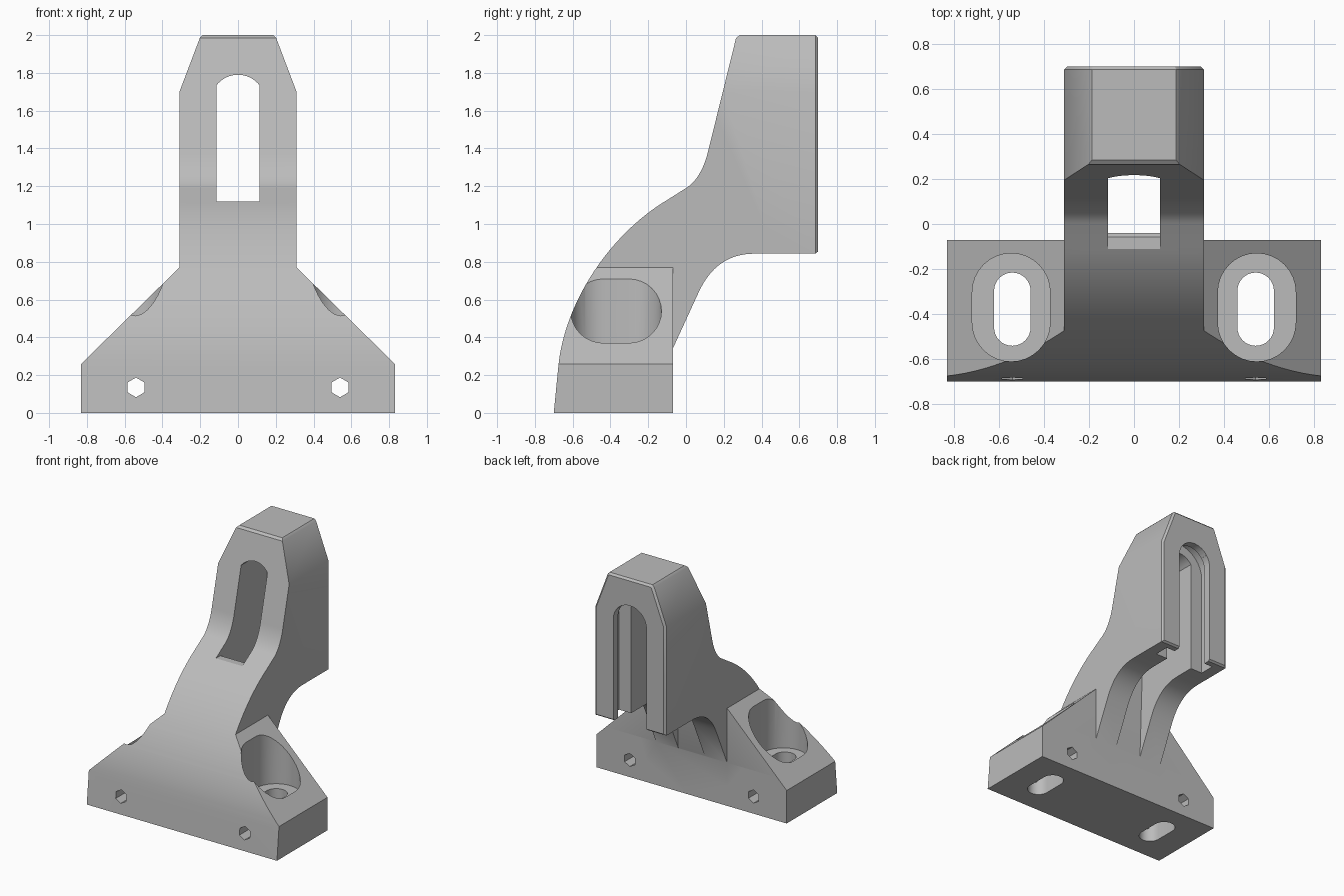
import bpy, bmesh, math
from mathutils import Vector

cube = bpy.data.objects.get("Cube")
if cube:
    bpy.data.objects.remove(cube, do_unlink=True)

grey = bpy.data.materials.new("plain_grey")
grey.use_nodes = True
colour = (0.5, 0.5, 0.5, 1)
grey.diffuse_color = colour
grey.node_tree.nodes["Principled BSDF"].inputs["Base Color"].default_value = colour


def prism(name, points, axis, start, end, chamfer=0):
    """Extrude a 2D outline along an axis; optionally chamfer the far cap."""
    place = {"x": lambda p, d: (d, p[0], p[1]),
             "y": lambda p, d: (p[0], d, p[1]),
             "z": lambda p, d: (p[0], p[1], d)}[axis]
    bm = bmesh.new()
    near = [bm.verts.new(place(p, start)) for p in points]
    far = [bm.verts.new(place(p, end)) for p in points]
    bm.faces.new(near)
    cap = bm.faces.new(far)
    for i in range(len(points)):
        j = (i + 1) % len(points)
        bm.faces.new((near[i], near[j], far[j], far[i]))
    bmesh.ops.recalc_face_normals(bm, faces=bm.faces)
    if chamfer:
        bmesh.ops.bevel(bm, geom=list(cap.edges), offset=chamfer,
                        segments=1, affect="EDGES")
    mesh = bpy.data.meshes.new(name)
    bm.to_mesh(mesh)
    bm.free()
    mesh.materials.append(grey)
    obj = bpy.data.objects.new(name, mesh)
    bpy.context.collection.objects.link(obj)
    return obj


def combine(target, tool, operation="DIFFERENCE"):
    """Apply a boolean and discard the tool."""
    tool.hide_render = True
    mod = target.modifiers.new("cut", "BOOLEAN")
    mod.object, mod.operation, mod.solver = tool, operation, "EXACT"
    bpy.context.view_layer.objects.active = target
    bpy.ops.object.modifier_apply(modifier=mod.name)
    bpy.data.objects.remove(tool, do_unlink=True)


def bezier(*ctrl, steps=16):
    a, b, c, d = map(Vector, ctrl)
    pts = []
    for i in range(steps + 1):
        t = i / steps
        u = 1 - t
        pts.append(tuple(a * u**3 + b * 3 * u * u * t + c * 3 * u * t * t + d * t**3))
    return pts


def arch(half, radius, centre, bottom, steps=16):
    """Upright opening with a circular top."""
    reach = math.asin(half / radius)
    top = [(radius * math.sin(a), centre + radius * math.cos(a))
           for a in (reach - 2 * reach * i / steps for i in range(steps + 1))]
    return [(-half, bottom), (half, bottom)] + top


def obround(cx, cy, radius, length, steps=16):
    """Slot outline, long in y."""
    pts = []
    for side, offset in ((1, 0), (-1, math.pi)):
        for i in range(steps + 1):
            a = offset + math.pi * i / steps
            pts.append((cx + radius * math.cos(a),
                        cy + side * (length / 2 - radius) + radius * math.sin(a)))
    return pts


# Side outline: curved front, sloping neck, overhanging head
side = [(-0.07, 0), (-0.70, 0)]
side += bezier((-0.675, 0.255), (-0.64, 0.59), (-0.4, 0.95), (-0.095, 1.13), steps=24)
side += bezier((0, 1.19), (0.06, 1.225), (0.1, 1.31), (0.117, 1.385))
side += [(0.265, 1.985), (0.285, 2.0), (0.69, 2.0), (0.70, 1.985), (0.70, 0.855), (0.685, 0.843)]
side += bezier((0.366, 0.843), (0.22, 0.843), (0.13, 0.77), (0.07, 0.645))
side += [(-0.07, 0.34)]
bracket = prism("mounting_bracket", side, "x", -0.9, 0.9)

# Front silhouette: wide foot, sloping shoulders, tapered head
half = [(0.83, 0), (0.83, 0.26), (0.31, 0.77), (0.31, 1.7), (0.202, 1.985), (0.187, 2.0)]
front = half + [(-x, z) for x, z in reversed(half)]
combine(bracket, prism("silhouette", front, "y", -0.9, 0.70, chamfer=0.015), "INTERSECT")

for s in (-1, 1):
    # Clear the space behind each foot
    clear = [(s * 0.31, -0.07), (s, -0.07), (s, 0.9), (s * 0.31, 0.9)]
    combine(bracket, prism("rear_clearance", clear, "z", -0.1, 2.1))
    # Bolt pocket and bolt slot
    combine(bracket, prism("bolt_pocket", obround(s * 0.545, -0.37, 0.173, 0.48), "z", 0.3, 1.5))
    combine(bracket, prism("bolt_slot", obround(s * 0.54, -0.378, 0.081, 0.325), "z", -0.1, 0.5))
    # Hexagonal cross hole
    hexagon = [(s * 0.54 + 0.052 * math.sin(math.pi * i / 3),
                0.135 + 0.052 * math.cos(math.pi * i / 3)) for i in range(6)]
    combine(bracket, prism("hex_hole", hexagon, "y", -0.9, 0.1))

# Window through the neck and the channel running down behind it
combine(bracket, prism("window", arch(0.115, 0.145, 1.645, 1.12), "y", -0.4, 0.9))
channel = [(-0.065, 1.13), (-0.04, 1.1), (-0.068, 0.342), (0.9, 0.342), (0.9, 1.3), (-0.065, 1.3)]
combine(bracket, prism("channel", channel, "x", -0.115, 0.115))

# Rear T-shaped slot: narrow mouth with a wider groove behind the lips
combine(bracket, prism("slot_mouth", arch(0.1449, 0.145, 1.645, 0.6), "y", 0.58, 0.9))
combine(bracket, prism("slot_groove", arch(0.2199, 0.22, 1.645, 0.6), "y", 0.52, 0.64))

bpy.ops.object.select_all(action="DESELECT")
bracket.select_set(True)
bpy.context.view_layer.objects.active = bracket
bpy.ops.object.shade_smooth_by_angle(angle=math.radians(25))
